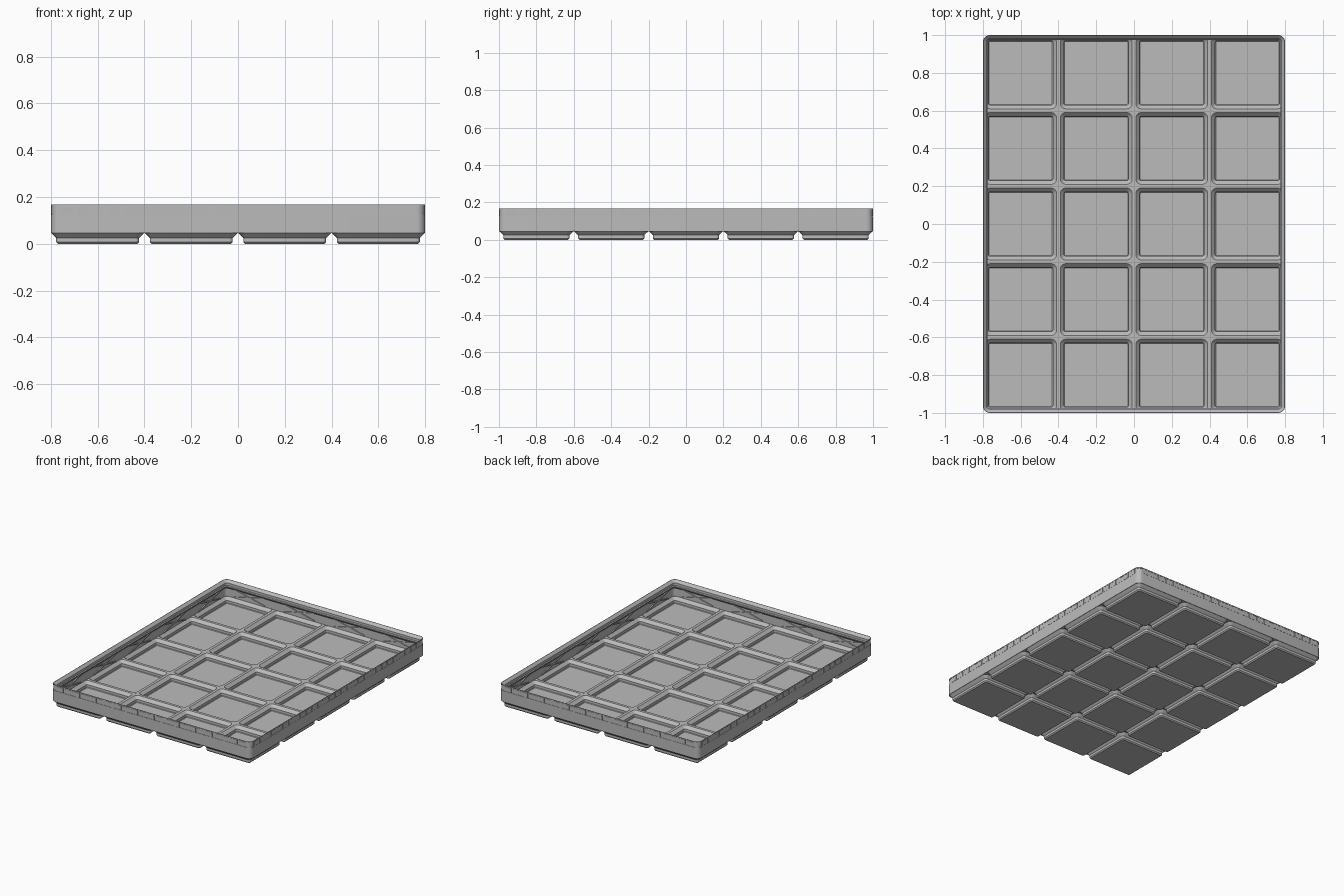
import bpy, bmesh, math
from mathutils import Matrix

if "Cube" in bpy.data.objects:
    bpy.data.objects.remove(bpy.data.objects["Cube"])

PITCH, NX, NY = 0.4, 4, 5
HX, HY = NX * PITCH / 2, NY * PITCH / 2
CORNER = 0.036

grey = bpy.data.materials.new("plain grey")
grey.diffuse_color = (0.5, 0.5, 0.5, 1)
grey.use_nodes = True
grey.node_tree.nodes["Principled BSDF"].inputs["Base Color"].default_value = grey.diffuse_color


def ring(bm, cx, cy, hx, hy, radii, z, seg=6):
    """Rounded rectangle of vertices; one radius per corner, counter-clockwise."""
    verts = []
    for k, (sx, sy) in enumerate(((1, 1), (-1, 1), (-1, -1), (1, -1))):
        r = radii[k]
        for i in range(seg + 1):
            a = math.pi / 2 * (k + i / seg)
            verts.append(bm.verts.new((cx + sx * (hx - r) + r * math.cos(a),
                                       cy + sy * (hy - r) + r * math.sin(a), z)))
    return verts


def bridge(bm, a, b):
    n = len(a)
    for i in range(n):
        bm.faces.new((a[i], a[(i + 1) % n], b[(i + 1) % n], b[i]))


def box(bm, loc, size, rot=Matrix()):
    m = Matrix.Translation(loc) @ rot @ Matrix.Diagonal((*size, 1))
    bmesh.ops.create_cube(bm, size=1, matrix=m)


def finish(bm, name):
    bmesh.ops.recalc_face_normals(bm, faces=bm.faces)
    me = bpy.data.meshes.new(name)
    bm.to_mesh(me)
    bm.free()
    me.materials.append(grey)
    me.shade_smooth()
    me.set_sharp_from_angle(angle=math.radians(30))
    ob = bpy.data.objects.new(name, me)
    bpy.context.collection.objects.link(ob)
    return ob


# Hollow feet: (half width, corner radius, z) from the underside round to the floor
OUTER = [(0.170, 0.008, 0), (0.177, 0.015, 0.0076),
         (0.177, 0.015, 0.0247), (0.1975, 0.036, 0.045)]
INNER = [(0.190, 0.028, 0.049), (0.170, 0.009, 0.029),
         (0.170, 0.009, 0.011), (0.167, 0.006, 0.0076)]
for ix in range(NX):
    for iy in range(NY):
        cx = (ix + 0.5) * PITCH - HX
        cy = (iy + 0.5) * PITCH - HY
        bm = bmesh.new()
        # cell edge is square, except at the corners of the tray
        edge = [CORNER if (ix == (NX - 1 if sx > 0 else 0) and
                           iy == (NY - 1 if sy > 0 else 0)) else 0.001
                for sx, sy in ((1, 1), (-1, 1), (-1, -1), (1, -1))]
        rings = [ring(bm, cx, cy, h, h, [r] * 4, z) for h, r, z in OUTER]
        rings += [ring(bm, cx, cy, 0.2, 0.2, edge, z) for z in (0.045, 0.049)]
        rings += [ring(bm, cx, cy, h, h, [r] * 4, z) for h, r, z in INNER]
        for a, b in zip(rings, rings[1:]):
            bridge(bm, a, b)
        bm.faces.new(rings[0])
        bm.faces.new(rings[-1])
        finish(bm, f"hollow_foot_{ix + 1}_{iy + 1}")

# Outer wall with stacking lip: (inset, z), swept round the tray
WALL = [(0, 0.049), (0, 0.125), (0.003, 0.125), (0.003, 0.160), (0, 0.160),
        (0, 0.168), (0.002, 0.168), (0.020, 0.150), (0.020, 0.133),
        (0.025, 0.128), (0.025, 0.122), (0.010, 0.107), (0.010, 0.049)]
bm = bmesh.new()
rings = [ring(bm, 0, 0, HX - o, HY - o, [CORNER - o] * 4, z) for o, z in WALL]
for a, b in zip(rings, rings[1:] + rings[:1]):
    bridge(bm, a, b)
finish(bm, "wall_and_lip")

# Small pads along the outside of the lip, on all four sides
bm = bmesh.new()
for half, other, count, along_x in ((HX, HY, 23, True), (HY, HX, 29, False)):
    step = 2 * (half - CORNER) / count
    for s in (-1, 1):
        for i in range(count):
            t = -half + CORNER + (i + 0.5) * step
            d = s * (other - 0.004)
            if along_x:
                box(bm, (t, d, 0.1425), (step - 0.010, 0.008, 0.033))
            else:
                box(bm, (d, t, 0.1425), (0.008, step - 0.010, 0.033))
finish(bm, "lip_pads")

# Crossed ribs on the inside of the wall, one pair per cell
bm = bmesh.new()
tilt = math.atan2(0.055, 0.24)
for n, other, along_x in ((NX, HY, True), (NY, HX, False)):
    for s in (-1, 1):
        for i in range(n):
            t = (i + 0.5 - n / 2) * PITCH
            d = s * (other - 0.012)
            for a in (-tilt, tilt):
                if along_x:
                    box(bm, (t, d, 0.083), (0.25, 0.010, 0.008),
                        Matrix.Rotation(a, 4, 'Y'))
                else:
                    box(bm, (d, t, 0.083), (0.010, 0.25, 0.008),
                        Matrix.Rotation(a, 4, 'X'))
finish(bm, "wall_cross_ribs")
